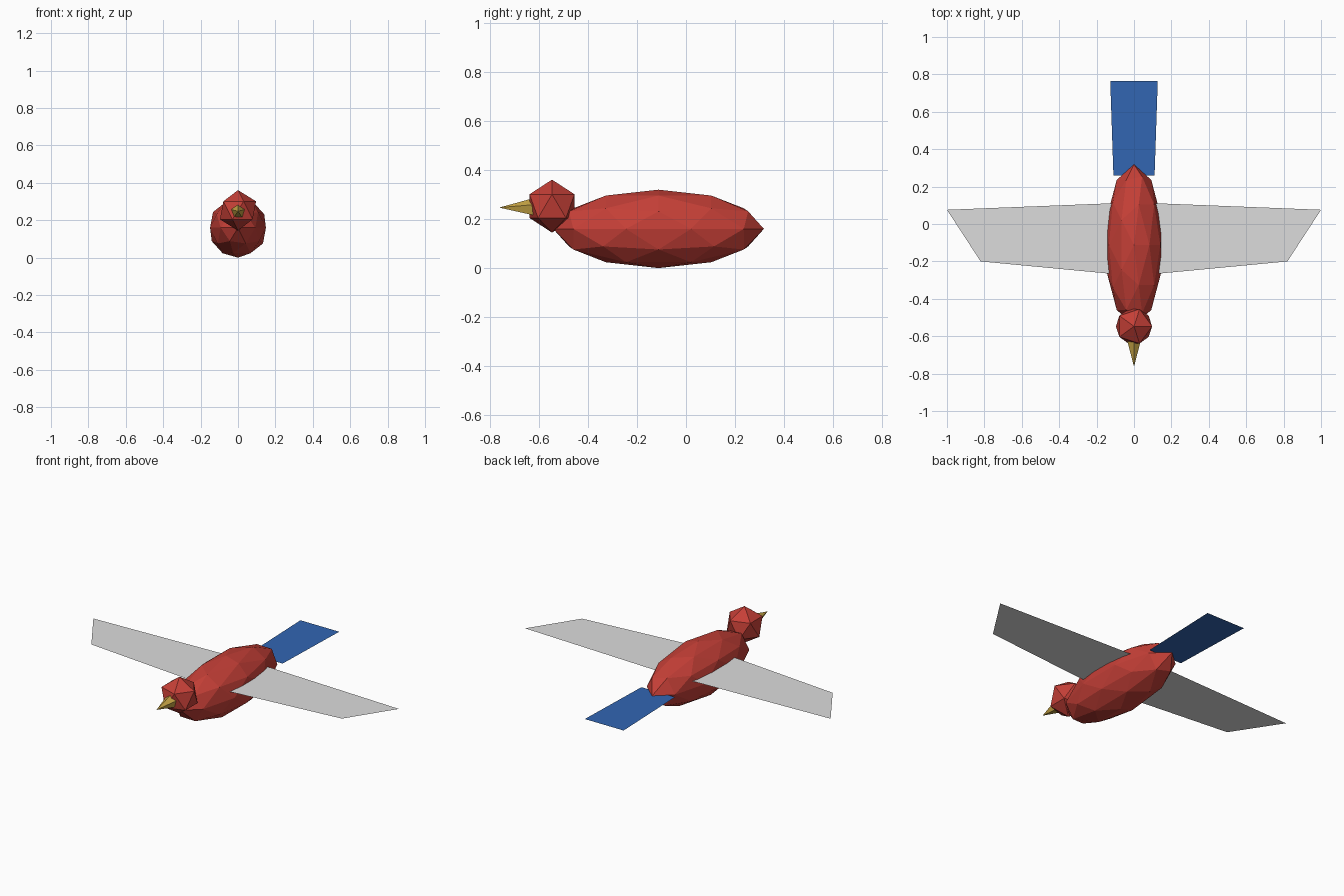
import bpy, math

if "Cube" in bpy.data.objects:
    bpy.data.objects.remove(bpy.data.objects["Cube"])


def material(name, rgb):
    m = bpy.data.materials.new(name)
    m.diffuse_color = (*rgb, 1)
    m.use_nodes = True
    m.node_tree.nodes["Principled BSDF"].inputs["Base Color"].default_value = m.diffuse_color
    return m


red = material("red", (0.56, 0.05, 0.038))
yellow = material("dull_yellow", (0.58, 0.38, 0.06))
blue = material("blue", (0.032, 0.133, 0.45))
grey = material("light_grey", (0.72, 0.72, 0.72))


def finish(name, mat):
    ob = bpy.context.object
    ob.name = name
    ob.data.materials.append(mat)
    return ob


def ball(name, detail, loc, scale, mat):
    bpy.ops.mesh.primitive_ico_sphere_add(subdivisions=detail, radius=1, location=loc)
    ob = finish(name, mat)
    ob.scale = scale
    return ob


def sheet(name, outline, z, mat):
    me = bpy.data.meshes.new(name)
    me.from_pydata([(x, y, z) for x, y in outline], [], [range(len(outline))])
    me.materials.append(mat)
    ob = bpy.data.objects.new(name, me)
    bpy.context.collection.objects.link(ob)
    return ob


# Faceted body and head
ball("body", 2, (0, -0.112, 0.16), (0.157, 0.43, 0.16), red)
ball("head", 1, (0, -0.547, 0.253), (0.108, 0.108, 0.108), red)

# Five-sided beak pointing forward
bpy.ops.mesh.primitive_cone_add(vertices=5, radius1=0.052, radius2=0, depth=0.19,
                                location=(0, -0.668, 0.247),
                                rotation=(math.pi / 2, 0, 0))
finish("beak", yellow)

# Flat wings, one side mirrored
wings = sheet("wings", [(0.06, -0.272), (0.82, -0.2), (1.0, 0.076), (0.06, 0.113)], 0.2, grey)
wings.modifiers.new("mirror", 'MIRROR')

# Flat tail
sheet("tail", [(-0.11, 0.26), (0.11, 0.26), (0.127, 0.765), (-0.127, 0.765)], 0.16, blue)
